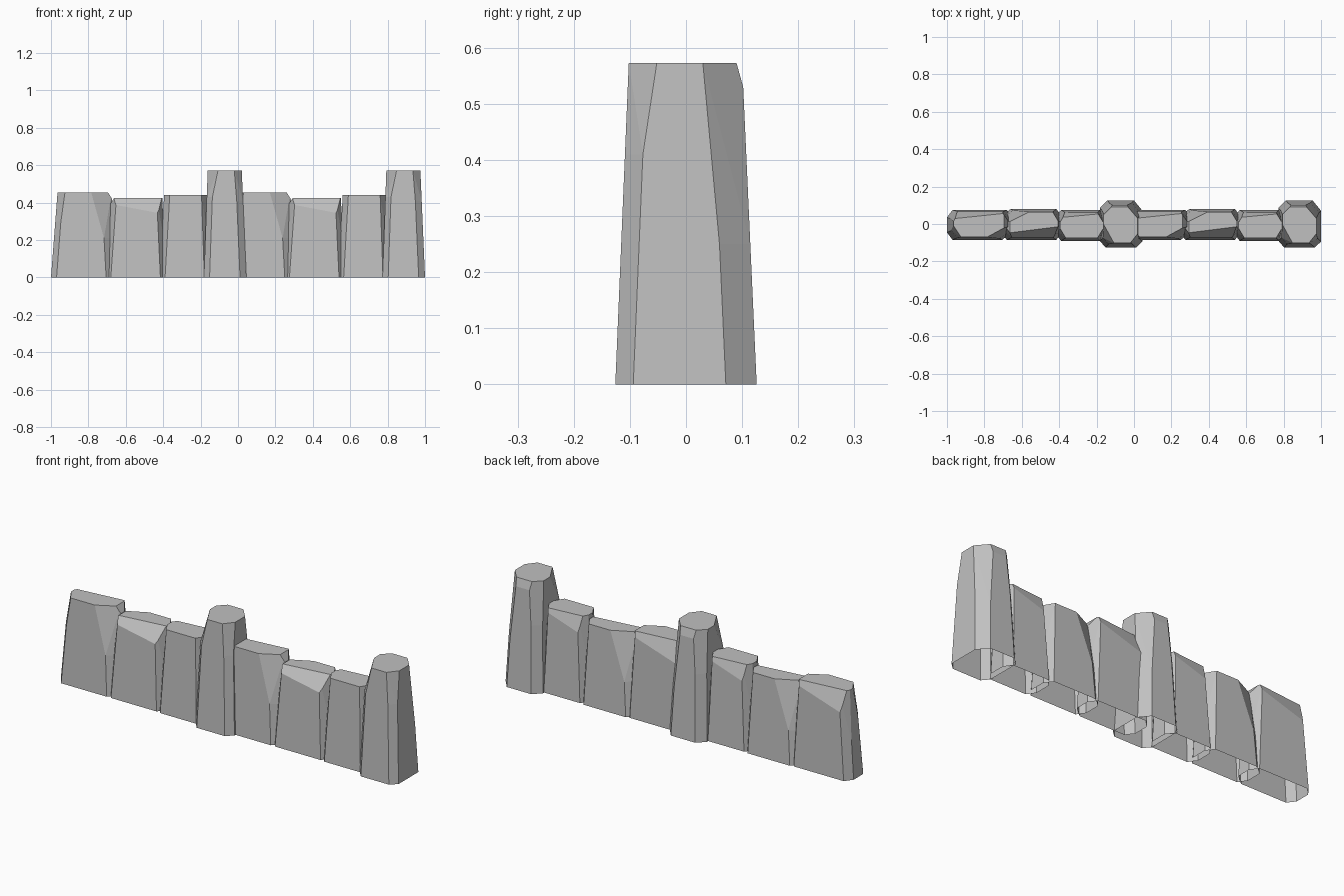
import bpy, bmesh
from mathutils import Vector, geometry

cube = bpy.data.objects.get("Cube")
if cube:
    bpy.data.objects.remove(cube, do_unlink=True)

# One grey stone colour
stone = bpy.data.materials.new("stone grey")
stone.use_nodes = True
colour = (0.53, 0.53, 0.53, 1)
stone.diffuse_color = colour
stone.node_tree.nodes["Principled BSDF"].inputs["Base Color"].default_value = colour

SECTION = 0.955  # spacing of the repeated wall section


def make_stone(base, top, height, corners, cuts=()):
    """Tapered block with chamfered corners, then sliced by bevel planes.
    base, top: (left, right, front, back)
    corners: (low cut x, low cut y, break height, high cut x, high cut y)
    in the order front left, front right, back right, back left."""
    bm = bmesh.new()
    base, top = Vector(base), Vector(top)
    sides = [(0, 2), (1, 2), (1, 3), (0, 3)]
    for (ix, iy), (cx, cy, brk, tx, ty) in zip(sides, corners):
        sx = 1 if ix == 0 else -1
        sy = 1 if iy == 2 else -1
        for z, dx, dy in ((0, cx, cy), (brk, cx, cy), (height, tx, ty)):
            rect = base.lerp(top, z / height)
            x, y = rect[ix], rect[iy]
            bm.verts.new((x + sx * dx, y, z))
            bm.verts.new((x, y + sy * dy, z))
    hull = bmesh.ops.convex_hull(bm, input=bm.verts)
    loose = [v for v in hull["geom_interior"] if isinstance(v, bmesh.types.BMVert)]
    bmesh.ops.delete(bm, geom=loose, context="VERTS")
    bmesh.ops.dissolve_limit(bm, angle_limit=0.01, verts=bm.verts, edges=bm.edges)

    # Sloping bevels along the top
    middle = Vector(((base[0] + base[1]) / 2, 0, height / 2))
    for points in cuts:
        a, b, c = map(Vector, points)
        normal = geometry.normal(a, b, c)
        if normal.dot(middle - a) > 0:
            normal.negate()
        cut = bmesh.ops.bisect_plane(bm, geom=bm.verts[:] + bm.edges[:] + bm.faces[:],
                                     plane_co=a, plane_no=normal, clear_outer=True)
        rim = [e for e in cut["geom_cut"] if isinstance(e, bmesh.types.BMEdge)]
        bmesh.ops.contextual_create(bm, geom=rim)

    # Underside stays open
    bmesh.ops.recalc_face_normals(bm, faces=bm.faces)
    under = [f for f in bm.faces if f.normal.z < -0.9]
    bmesh.ops.delete(bm, geom=under, context="FACES")
    mesh = bpy.data.meshes.new("stone block")
    bm.to_mesh(mesh)
    bm.free()
    mesh.materials.append(stone)
    return mesh


plain = (0.03, 0.04, 0.2, 0.03, 0.05)

blocks = {
    # Tall block: long corner cut at front right, bevel along the back
    "tall_block": make_stone(
        (-1, -0.65, -0.085, 0.075), (-0.965, -0.675, -0.07, 0.065), 0.455,
        [(0.03, 0.04, 0.3, 0.04, 0.06), (0.055, 0.045, 0.21, 0.11, 0.06), plain, plain],
        [[(-0.69, 0.066, 0.43), (-0.95, 0.067, 0.35), (-0.95, 0.03, 0.455)],
         [(-0.695, 0, 0.455), (-0.695, 0.1, 0.455), (-0.673, 0, 0.42)]]),
    # Low block: bevel along the front, long corner cut at back left
    "low_block": make_stone(
        (-0.71, -0.385, -0.085, 0.08), (-0.68, -0.405, -0.07, 0.065), 0.425,
        [plain, (0.03, 0.04, 0.2, 0.03, 0.06), plain, (0.05, 0.04, 0.18, 0.12, 0.06)],
        [[(-0.67, -0.072, 0.39), (-0.43, -0.073, 0.345), (-0.41, -0.015, 0.425)],
         [(-0.662, 0, 0.425), (-0.662, 0.1, 0.425), (-0.682, 0, 0.395)]]),
    # Narrow block: bevel along the back
    "narrow_block": make_stone(
        (-0.42, -0.15, -0.09, 0.075), (-0.395, -0.165, -0.075, 0.06), 0.44,
        [plain, plain, plain, plain],
        [[(-0.17, 0.064, 0.415), (-0.39, 0.066, 0.345), (-0.39, 0.035, 0.44)]]),
    # Pillar: chamfered post with a small bevel at the back
    "pillar": make_stone(
        (-0.182, 0.045, -0.126, 0.126), (-0.162, 0.02, -0.102, 0.1), 0.573,
        [(0.03, 0.035, 0.43, 0.055, 0.1), (0.034, 0.032, 0.41, 0.04, 0.05),
         (0.045, 0.055, 0.25, 0.06, 0.07), (0.04, 0.04, 0.35, 0.05, 0.05)],
        [[(0, 0.09, 0.573), (0.1, 0.09, 0.573), (0, 0.102, 0.53)]]),
}

# The wall is two identical sections side by side
for side, shift in (("right", 0), ("left", SECTION)):
    for name, mesh in blocks.items():
        obj = bpy.data.objects.new(f"{side}_{name}", mesh)
        obj.location.x = shift
        bpy.context.collection.objects.link(obj)
